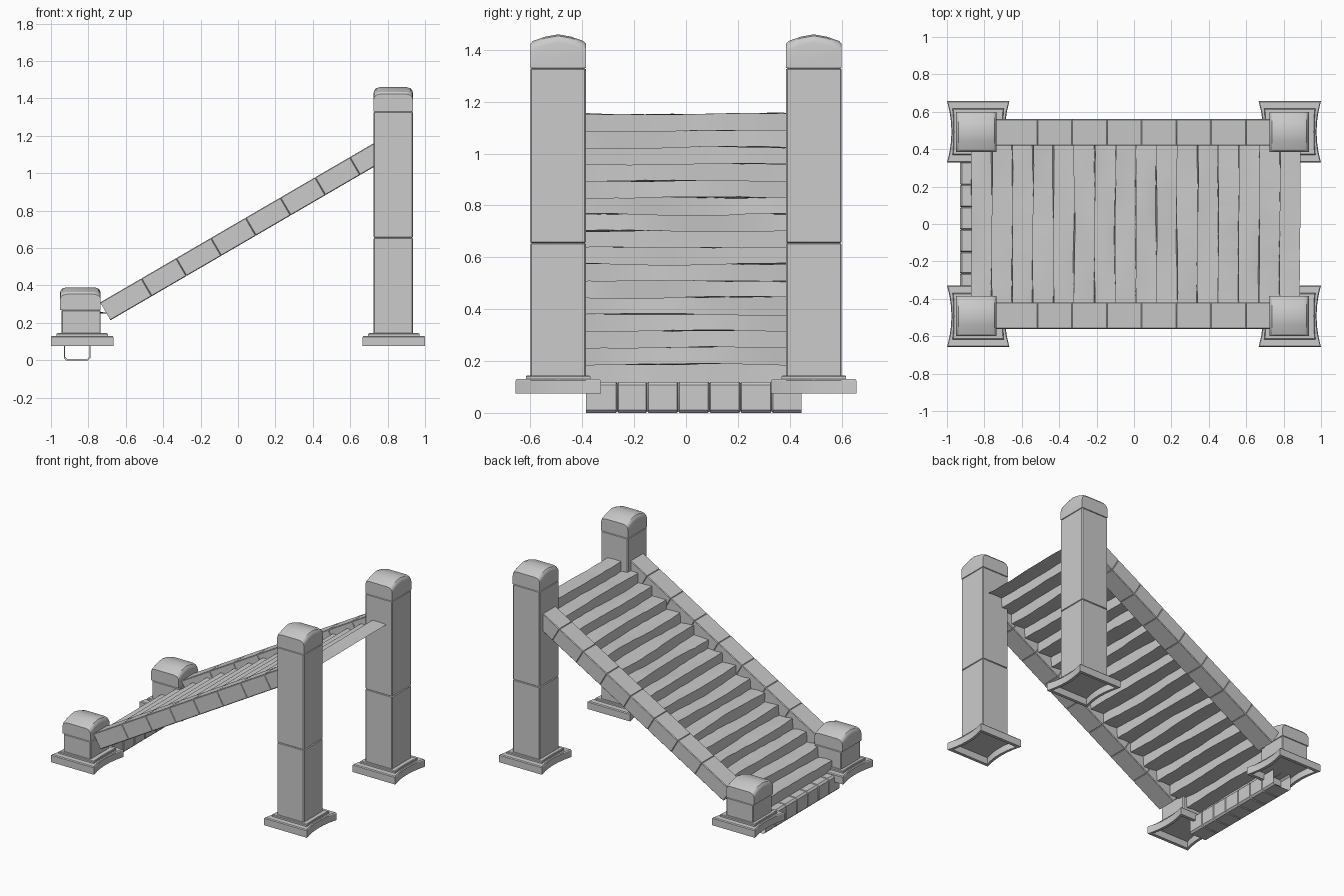
import bpy, bmesh, math, random
from mathutils import Vector

if "Cube" in bpy.data.objects:
    bpy.data.objects.remove(bpy.data.objects["Cube"])

random.seed(4)


def finish(name, bm, angle=30):
    bmesh.ops.recalc_face_normals(bm, faces=bm.faces)
    me = bpy.data.meshes.new(name)
    bm.to_mesh(me)
    bm.free()
    ob = bpy.data.objects.new(name, me)
    bpy.context.collection.objects.link(ob)
    bpy.ops.object.select_all(action='DESELECT')
    bpy.context.view_layer.objects.active = ob
    ob.select_set(True)
    bpy.ops.object.shade_smooth_by_angle(angle=math.radians(angle))
    return ob


def loft(name, rings, start=False, end=False):
    """Skin a list of equal-length closed rings, optionally capping the ends."""
    bm = bmesh.new()
    vs = [[bm.verts.new(p) for p in r] for r in rings]
    n = len(rings[0])
    for a, b in zip(vs, vs[1:]):
        for i in range(n):
            j = (i + 1) % n
            bm.faces.new((a[i], a[j], b[j], b[i]))
    if start:
        bm.faces.new(vs[0])
    if end:
        bm.faces.new(vs[-1])
    return finish(name, bm)


def rect(hx, hy, c):
    """Chamfered rectangle outline."""
    return [(hx - c, -hy), (hx, -hy + c), (hx, hy - c), (hx - c, hy),
            (-hx + c, hy), (-hx, hy - c), (-hx, -hy + c), (-hx + c, -hy)]


def grooved(stops, depth=0.005, gap=0.004):
    """(position, inset) pairs for a bar with a V groove at each inner stop."""
    out = [(stops[0], 0)]
    for s in stops[1:-1]:
        out += [(s - gap, 0), (s, depth), (s + gap, 0)]
    return out + [(stops[-1], 0)]


def plinth_outline(hx, hy, pinch):
    """Rectangle whose x sides bow inward."""
    ts = [-1 + i / 3 for i in range(7)]
    side = [(hx - pinch * (1 - t * t), hy * t) for t in ts]
    return side + [(-x, -y) for x, y in side]


def plinth(name, cx, cy):
    levels = [(0.095, .145, .143, .022), (0.075, .145, .143, .022),
              (0.075, .167, .165, .024), (0.124, .167, .165, .024),
              (0.130, .162, .160, .024), (0.130, .137, .124, .006),
              (0.141, .137, .124, .006), (0.145, .132, .119, .004)]
    # hollow underside
    levels.insert(0, (0.122, .145, .143, .022))
    rings = [[(cx + x, cy + y, z) for x, y in plinth_outline(hx, hy, p)]
             for z, hx, hy, p in levels]
    loft(name, rings, start=True, end=True)


def post(name, cx, cy, stops):
    rings = [[(cx + x, cy + y, z) for x, y in rect(.105 - d, .107 - d, .005)]
             for z, d in grooved(stops)]
    loft(name, rings)


def post_cap(name, cx, cy, z0, z1, hx=.105):
    # arched across y, rounded off at both x ends
    arch = [(-.107, -.037), (-.098, -.026), (-.05, -.009), (0, 0),
            (.05, -.009), (.098, -.026), (.107, -.037)]
    rings = []
    ends = [(1, .032), (.97, .018), (.88, .006), (.68, 0)]
    for s, drop in [(-a, d) for a, d in ends] + ends[::-1]:
        ring = [(cx + s * hx, cy + y, z1 + dz - drop) for y, dz in arch]
        ring += [(cx + s * hx, cy + .107, z0), (cx + s * hx, cy - .107, z0)]
        rings.append(ring)
    loft(name, rings, start=True, end=True)


for sy, side in ((-1, "front"), (1, "back")):
    cy = sy * .493
    # Corner posts with plinths and arched caps
    plinth("tall_plinth_" + side, .833, cy)
    post("tall_post_" + side, .830, cy, (.14, .655, 1.329, 1.34))
    post_cap("tall_cap_" + side, .830, cy, 1.331, 1.46)
    plinth("short_plinth_" + side, -.833, cy)
    post("short_post_" + side, -.839, cy, (.14, .268, .28))
    post_cap("short_cap_" + side, -.843, cy, .27, .39, .109)

    # Sloped side rail made of jointed blocks
    ang = math.atan(.582)
    d = Vector((math.cos(ang), 0, math.sin(ang)))
    n = Vector((-d.z, 0, d.x))
    seams = [(-.73 + .1857 * i) / d.x for i in range(9)]
    stops = [seams[0] - .04] + seams[1:8] + [seams[8] + .04]
    o = Vector((0, sy * .49, .738)) - n * .055
    o -= d * (o.x / d.x) * 0
    shift = n.x * .055 / d.x
    rings = []
    for t, ins in grooved(stops, .003, .003):
        c = o + d * (t - shift)
        rings.append([c + Vector((0, y, 0)) + n * h
                      for h, y in rect(.055 - ins, .071 - ins, .004)])
    loft("side_rail_" + side, rings, start=True, end=True)

# Kerb of hollow stones at the foot of the stairs
seams = [-.385, -.265, -.15, -.03, .09, .21, .33, .445]
rings = [[(-.86 + x, y, .06 + z) for x, z in rect(.071 - i, .060 - i, .012)]
         for y, i in grooved(seams, .006, .005)]
loft("kerb_stones", rings)

# Worn stair sheet: 16 treads, no thickness
profile = [(-.87, .115)]
for k in range(16):
    x, z = -.87 + .11 * k, .19 + .0643 * k
    profile += [(x, z), (x + .055, z - .001), (x + .108, z - .003)]
bm = bmesh.new()
cols = 16
rows = []
for i, (x, z) in enumerate(profile):
    phase, amp = random.uniform(0, 6.3), random.uniform(.001, .005)
    row = []
    for j in range(cols + 1):
        y = -.425 + .85 * j / cols
        w = amp * math.sin(phase + y * 7) + random.uniform(-.0015, .0015)
        row.append(bm.verts.new((x + w * .8, y, z + w)))
    rows.append(row)
for a, b in zip(rows, rows[1:]):
    for j in range(cols):
        bm.faces.new((a[j], a[j + 1], b[j + 1], b[j]))
finish("stair_treads", bm, 50)
